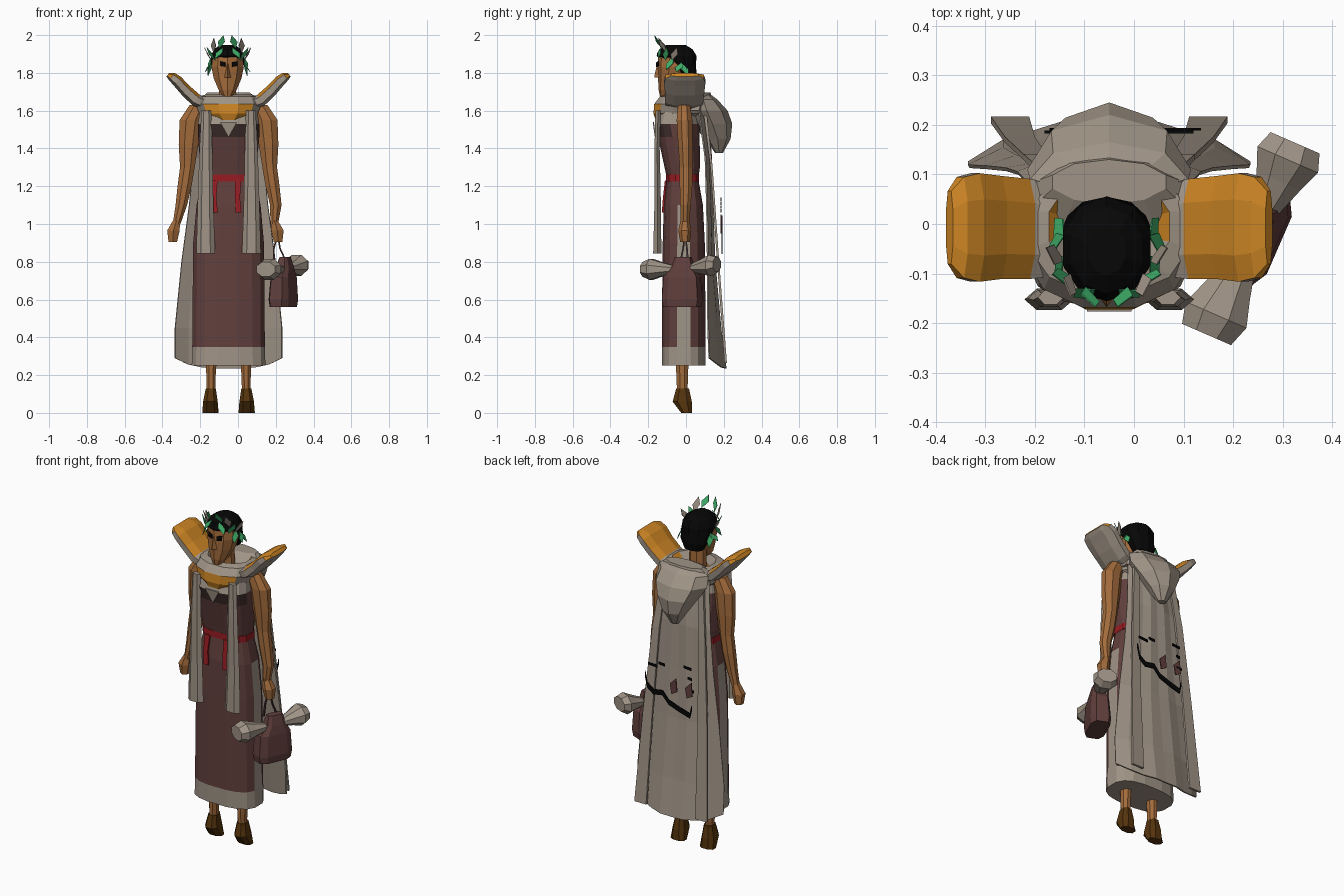
import bpy, bmesh, math
from mathutils import Vector

CX = -0.05  # the body stands left of centre, the bag fills the right


def material(name, *rgb):
    m = bpy.data.materials.new(name)
    m.diffuse_color = (*rgb, 1)
    return m


GREY = material("grey cloth", .35, .295, .24)
MAROON = material("maroon cloth", .118, .05, .046)
DARK = material("dark cloth", .045, .025, .023)
SKIN = material("skin", .37, .15, .045)
ORANGE = material("orange lining", .62, .24, .018)
RED = material("red sash", .31, .012, .016)
BROWN = material("brown leather", .09, .034, .004)
BLACK = material("black", .002, .002, .002)
GREEN = material("green leaf", .05, .42, .14)


def finish(name, bm, mats, rule=None):
    bmesh.ops.recalc_face_normals(bm, faces=bm.faces)
    bm.normal_update()
    if rule:
        for f in bm.faces:
            f.material_index = rule(f.calc_center_median(), f.normal)
    me = bpy.data.meshes.new(name)
    bm.to_mesh(me)
    bm.free()
    for m in mats:
        me.materials.append(m)
    ob = bpy.data.objects.new(name, me)
    bpy.context.collection.objects.link(ob)
    return ob


def loft(name, rings, mats, n=8, p=1.0, a=(1, 0, 0), b=(0, 1, 0), rule=None, half=True):
    """Skin over superellipse rings (x, y, z, radius along a, radius along b)."""
    bm, a, b, loops = bmesh.new(), Vector(a), Vector(b), []
    power = lambda v: math.copysign(abs(v) ** p, v) if abs(v) > 1e-6 else 0
    for x, y, z, ra, rb in rings:
        ts = [2 * math.pi * (i + (.5 if half else 0)) / n for i in range(n)]
        loops.append([bm.verts.new(Vector((x, y, z)) + a * ra * power(math.cos(t)) + b * rb * power(math.sin(t))) for t in ts])
    for lo, hi in zip(loops, loops[1:]):
        for i in range(n):
            j = (i + 1) % n
            bm.faces.new((lo[i], lo[j], hi[j], hi[i]))
    bm.faces.new(loops[0])
    bm.faces.new(loops[-1])
    return finish(name, bm, mats, rule)


def plate(name, pts, mat, thick=.006):
    """Thin flat polygon."""
    bm = bmesh.new()
    f = bm.faces.new([bm.verts.new(q) for q in pts])
    f.normal_update()
    off = f.normal * thick
    for v in bmesh.ops.extrude_face_region(bm, geom=[f])["geom"]:
        if isinstance(v, bmesh.types.BMVert):
            v.co += off
    return finish(name, bm, [mat])


# Dress: grey hem and side stripes, dark yoke
def dress_rule(c, nrm):
    if c.z < .35 or c.z > 1.53:
        return 1
    if 1.46 < c.z:
        return 2 if nrm.y < -.3 else 0
    return 1 if c.z < 1.15 and abs(c.y + .01) < .02 else 0


loft("dress", [(CX, -.012, .25, .198, .118), (CX, -.012, .35, .195, .118), (CX, -.012, .6, .193, .116),
               (CX, -.012, .9, .19, .113), (CX, -.014, 1.1, .172, .105), (CX, -.018, 1.24, .142, .084),
               (CX, -.02, 1.3, .15, .095), (CX, -.038, 1.46, .165, .112), (CX, -.047, 1.53, .165, .12),
               (CX, -.04, 1.62, .15, .1)], [MAROON, GREY, DARK], 16, .73, rule=dress_rule)
plate("yoke_notch", [(CX - .045, -.17, 1.54), (CX, -.159, 1.46), (CX + .045, -.17, 1.54)], GREY)

# Sash with two tails
loft("sash", [(CX, -.018, 1.225, .148, .09), (CX, -.018, 1.262, .148, .09)], [RED], 12, .65)
for x in (CX - .075, CX + .05):
    loft("sash_tail", [(x + .003, -.123, 1.06, .018, .006), (x - .003, -.117, 1.14, .016, .006),
                       (x, -.107, 1.23, .02, .006)], [RED], 4, .5)

for s in (-1, 1):
    X = lambda d: CX + s * d
    # Legs and shoes
    loft("leg", [(X(.093), -.02, .12, .024, .03), (X(.093), -.02, .2, .027, .034), (X(.09), -.02, .32, .032, .036)], [SKIN], 8)
    loft("shoe", [(X(.096), .003, 0, .046, .03), (X(.096), -.02, .06, .041, .054), (X(.094), -.018, .13, .028, .036)], [BROWN], 8, .8)
    # Arms and hands
    h = .295 if s < 0 else .262
    loft("arm", [(X(.16), -.01, 1.63, .05, .035), (X(.2), -.008, 1.55, .064, .045), (X(.212), -.003, 1.42, .056, .042),
                 (X(.218), 0, 1.3, .042, .036), (X(.233), 0, 1.2, .04, .036), (X(.25), -.003, 1.1, .033, .03),
                 (X(h - .02), -.005, 1.0, .022, .024)], [SKIN], 8)
    loft("hand", [(X(h - .02), -.005, 1.02, .021, .024), (X(h - .003), -.007, .965, .038, .034),
                  (X(h), -.005, .905, .026, .026)], [SKIN], 6)
    # Front stole
    loft("stole", [(X(.121), -.152, .845, .05, .025), (X(.122), -.15, 1.1, .042, .02), (X(.12), -.153, 1.4, .034, .016),
                   (X(.118), -.148, 1.6, .026, .016)], [GREY], 6, half=False)
    # Flared collar wings, lined orange
    loft("collar_wing", [(X(.11), -.01, 1.63, .1, .035), (X(.17), -.01, 1.655, .107, .036), (X(.225), -.007, 1.705, .11, .034),
                         (X(.27), -.007, 1.755, .116, .032), (X(.3), -.007, 1.78, .108, .026), (X(.322), -.007, 1.79, .078, .012)],
         [GREY, ORANGE], 8, .75, a=(0, 1, 0), b=(-s * .6, 0, .8),
         rule=lambda c, q: 1 if q.z > .35 and abs(c.x - CX) > .15 and abs(c.y + .007) < .1 else 0)
    # Long ribbon hanging over each side of the cape
    loft("back_ribbon", [(X(.2), .21, .265, .046, .008), (X(.18), .17, .8, .036, .007), (X(.15), .135, 1.3, .027, .007),
                         (X(.12), .1, 1.6, .02, .01)], [GREY], 4, .5)
    # Eyes
    plate("eye", [(X(.018), -.152, 1.832), (X(.046), -.143, 1.836), (X(.046), -.142, 1.862), (X(.018), -.152, 1.856)], BLACK)

# Cape: softly pleated sheet that widens downward
bm, rows, cols = bmesh.new(), [], 8
for z, hw, y0, deep in ((1.62, .15, .07, .04), (1.35, .185, .108, .028), (1.1, .21, .116, .026), (.8, .25, .12, .034),
                        (.45, .285, .122, .065), (.25, .285, .128, .088)):
    row = []
    for i in range(cols + 1):
        u = 2 * i / cols - 1
        y = y0 + deep * (1 - u * u) + (.004 if i % 2 else -.002)
        row.append(bm.verts.new((CX + u * hw, y, z + (.04 * u ** 4 - .015 * (1 - u * u) if z < .3 else 0))))
    rows.append(row)
for r, q in zip(rows, rows[1:]):
    for i in range(cols):
        bm.faces.new((r[i + 1], r[i], q[i], q[i + 1]))
cape = finish("cape", bm, [GREY])
sol = cape.modifiers.new("thickness", "SOLIDIFY")
sol.thickness = .008

# Ragged black trim and worn patches behind the cape
curve = [(.135, 1.03), (.12, .965), (.08, .935), (.02, .945), (-.02, .9), (-.09, .875), (-.16, .855), (-.17, .9)]
for (x1, z1), (x2, z2) in zip(curve, curve[1:]):
    plate("cape_trim", [(x1, .188, z1 - .015), (x2, .188, z2 - .015), (x2, .188, z2 + .015), (x1, .188, z1 + .015)], BLACK)
for x, z, w in ((.09, 1.09, .03), (.03, 1.11, .02), (-.14, 1.13, .025), (-.155, 1.07, .012), (-.16, 1.0, .02)):
    plate("cape_mark", [(x - w, .188, z - .009), (x + w, .188, z - .004), (x + w, .188, z + .009), (x - w, .188, z + .006)], BLACK)
for x in (-.05, -.15):
    plate("cape_patch", [(x - .022, .188, .97), (x + .015, .188, .95), (x + .025, .188, 1.01), (x - .015, .188, 1.05)], MAROON)


# Collar: rolled ring, orange at the front and inside; hood hangs behind
def collar_rule(c, q):
    front = q.y < -.35 and c.z < 1.63 and abs(c.x - CX) < .13 and c.y < -.08
    inside = c.z > 1.63 and math.hypot(c.x - CX, c.y) < .11 and c.y > -.02
    return 1 if front or inside else 0


loft("collar", [(CX, -.035, 1.55, .1, .13), (CX, -.025, 1.585, .16, .152), (CX, -.02, 1.635, .18, .153), (CX, -.012, 1.675, .165, .13),
                (CX, -.005, 1.685, .125, .1), (CX, -.01, 1.64, .08, .07)], [GREY, ORANGE], 12, .9, rule=collar_rule)
loft("collar_back", [(CX, .04, 1.6, .17, .09), (CX, .06, 1.66, .16, .08), (CX, .085, 1.695, .12, .045)], [GREY], 10)
loft("hood", [(CX, .175, 1.375, .025, .02), (CX, .168, 1.45, .075, .068), (CX, .14, 1.53, .125, .105), (CX, .11, 1.6, .165, .11),
              (CX, .09, 1.66, .16, .075), (CX, .08, 1.69, .11, .045)], [GREY], 8, half=False)

# Head, nose, hair
HX = -.055
loft("neck", [(HX, -.03, 1.58, .055, .045), (HX, -.035, 1.78, .045, .045)], [SKIN], 8)
loft("head", [(HX, -.115, 1.672, .022, .022), (HX, -.095, 1.71, .05, .05), (HX, -.07, 1.77, .077, .078),
              (HX, -.062, 1.83, .09, .088), (HX, -.06, 1.9, .082, .085)], [SKIN], 10)
loft("nose", [(HX, -.143, 1.775, .018, .025), (HX, -.142, 1.79, .015, .024), (HX, -.142, 1.85, .007, .01)], [SKIN], 4, half=False)
loft("hair", [(HX, .005, 1.755, .06, .04), (HX, 0, 1.8, .083, .055), (HX, -.025, 1.85, .091, .078), (HX, -.05, 1.89, .093, .106),
              (HX, -.053, 1.925, .076, .088), (HX, -.053, 1.948, .04, .05)], [BLACK], 10)

# Leaf wreath: low at the back, rising to the brow
LEAVES = ((72, 1.965, .035, GREEN), (64, 1.905, -.03, GREEN), (46, 1.945, .04, GREY), (34, 1.9, .035, GREEN),
          (22, 1.85, -.035, GREEN), (8, 1.9, .035, GREY), (-5, 1.83, -.025, GREEN), (-22, 1.82, -.035, GREEN))
for s in (-1, 1):
    for k, (deg, z, lift, mat) in enumerate(LEAVES):
        t = math.radians(deg)
        out = Vector((s * math.cos(t), -math.sin(t), 0))
        side = Vector((-out.y, out.x, 0))
        c = Vector((HX, -.047, z)) + out * .104
        tip = side * (s * (.016 if k % 2 else -.016)) + Vector((0, 0, lift)) + out * .016
        plate("wreath_leaf", [c - tip, c + side * .02 + out * .004, c + tip, c - side * .02], mat, .003)

# Handbag with bow, turned in plan
D, P = Vector((.4, .92, 0)), Vector((.92, -.4, 0))
loft("bag", [(.24, -.02, .56, .1, .055), (.24, -.02, .6, .107, .06), (.242, -.02, .72, .098, .052),
             (.247, -.015, .77, .06, .04), (.25, -.015, .825, .045, .022)], [MAROON], 8, .55, a=D, b=P)
for end, z, name in ((-.215, .76, "bow_front"), (.185, .785, "bow_back")):
    loft(name, [(.247 + D.x * end * t - (.01 * t if end < 0 else 0), -.015 + D.y * end * t, .76 + (z - .76) * t, w, v)
                for t, w, v in ((.25, .028, .022), (.6, .052, .042), (.85, .072, .06), (1.05, .058, .042))],
         [GREY], 8, a=P, b=(0, 0, 1))
for x, y in ((.19, -.03), (.255, .01)):
    loft("bag_handle", [(x, y, .8, .007, .007), ((x + .2) / 2 - .005, y / 2, .87, .006, .006), (.21, -.005, .95, .006, .006)], [DARK], 4)
